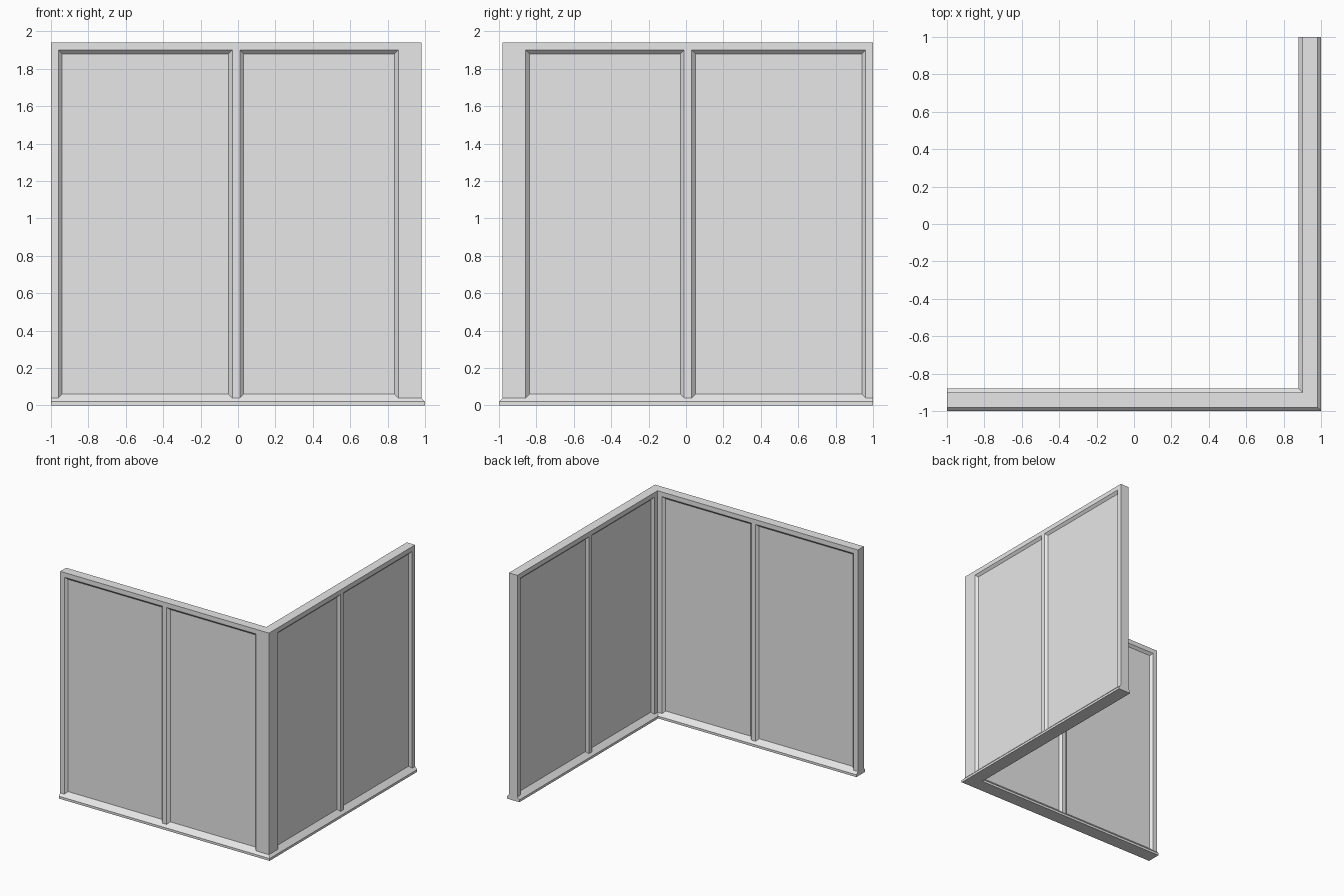
import bpy, bmesh

cube = bpy.data.objects.get("Cube")
if cube:
    bpy.data.objects.remove(cube, do_unlink=True)

MID = 0.94       # distance of both wall centrelines from the origin
END = 1.0        # free end of each wall
FACE = 0.04      # half thickness of the frame
PANE = 0.02      # half thickness of the panels
CHAMFER = FACE - PANE

grey = bpy.data.materials.new("light_grey")
grey.use_nodes = True
grey.diffuse_color = (0.8, 0.8, 0.8, 1)
grey.node_tree.nodes["Principled BSDF"].inputs["Base Color"].default_value = (0.8, 0.8, 0.8, 1)


def loft(name, rings):
    """Join matching rings of points into a closed solid."""
    bm = bmesh.new()
    loops = [[bm.verts.new(p) for p in ring] for ring in rings]
    n = len(loops[0])
    for a, b in zip(loops, loops[1:]):
        for i in range(n):
            j = (i + 1) % n
            bm.faces.new((a[i], a[j], b[j], b[i]))
    bm.faces.new(loops[0])
    bm.faces.new(loops[-1])
    bmesh.ops.recalc_face_normals(bm, faces=bm.faces)
    mesh = bpy.data.meshes.new(name)
    bm.to_mesh(mesh)
    bm.free()
    mesh.materials.append(grey)
    obj = bpy.data.objects.new(name, mesh)
    bpy.context.collection.objects.link(obj)


def sweep(name, half):
    """Run a symmetric (offset, height) profile round the mitred corner."""
    profile = half + [(-d, z) for d, z in reversed(half)]
    start = [(-END, -MID - d, z) for d, z in profile]
    corner = [(MID + d, -MID - d, z) for d, z in profile]
    end = [(MID + d, END, z) for d, z in profile]
    loft(name, [start, corner, end])


def post(name, outline, mirrored=False):
    """Upright post from a plan outline, optionally flipped to the side wall."""
    if mirrored:
        outline = [(-y, -x) for x, y in outline]
    loft(name, [[(x, y, z) for x, y in outline] for z in (0.04, 1.90)])


# Sloped sill, panels and top rail
sweep("sill", [(0.06, 0), (0.06, 0.02), (PANE, 0.06)])
sweep("wall_panels", [(PANE, 0.05), (PANE, 1.89)])
sweep("top_rail", [(PANE, 1.88), (FACE, 1.90), (FACE, 1.94)])


# Chamfered end posts and mullions on both walls
def plan(left, right, flare_left):
    c = CHAMFER if flare_left else 0
    pts = [(left, -FACE), (right, -FACE), (right + CHAMFER, -PANE),
           (right + CHAMFER, PANE), (right, FACE), (left, FACE)]
    if c:
        pts += [(left - c, PANE), (left - c, -PANE)]
    return [(x, y - MID) for x, y in pts]


for side, flip in (("front", False), ("side", True)):
    post(side + "_end_post", plan(-END, -0.96, False), flip)
    post(side + "_mullion", plan(-0.03, 0.01, True), flip)

# L-shaped corner post, symmetric about the diagonal
edge = 0.857
half = [(MID + FACE, -edge), (MID + PANE, -edge + CHAMFER),
        (MID - PANE, -edge + CHAMFER), (MID - FACE, -edge)]
inner = [(MID - FACE, -MID + FACE)]
outer = [(MID + FACE, -MID - FACE)]
post("corner_post", outer + half + inner + [(-y, -x) for x, y in reversed(half)])
